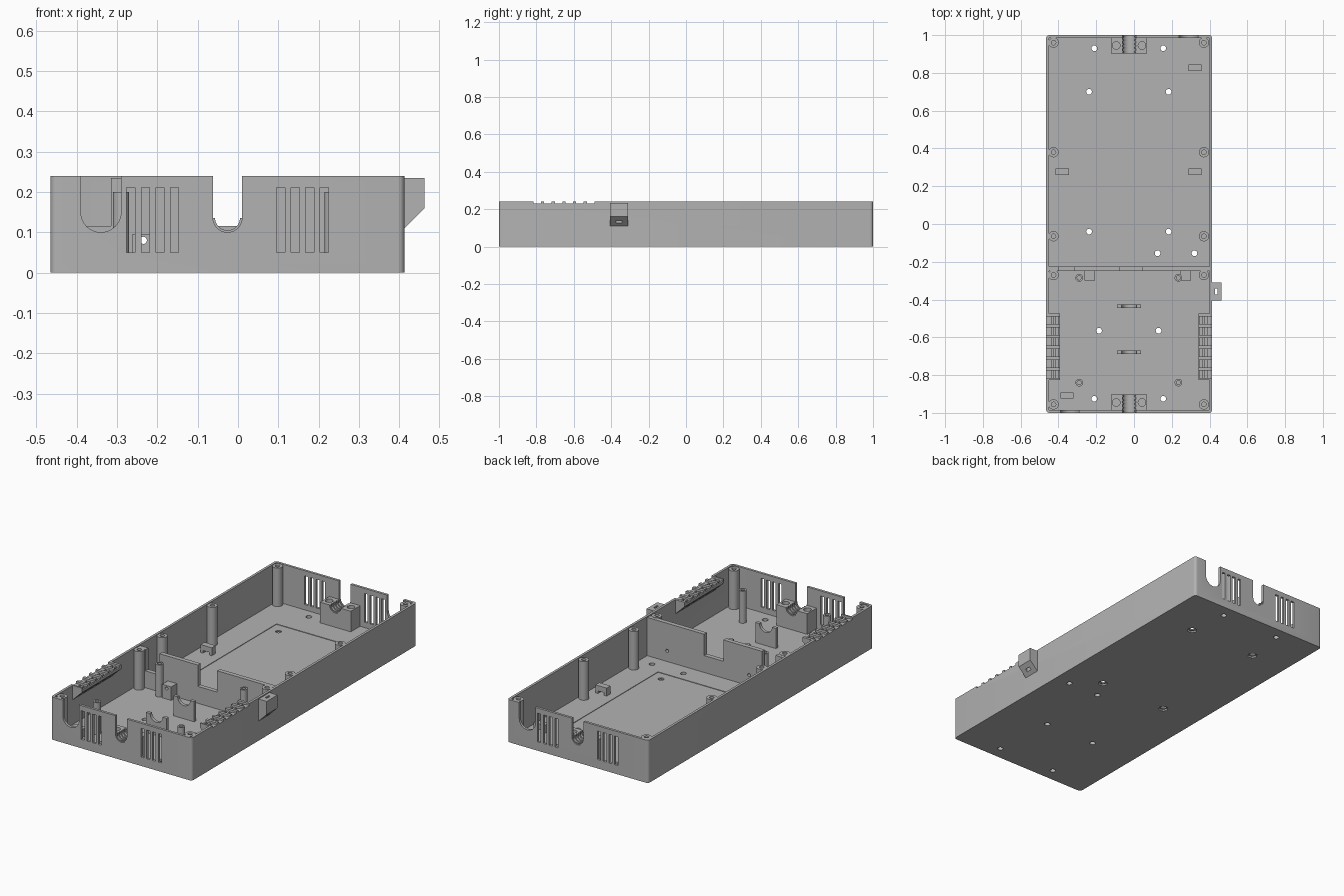
import bpy, bmesh
from math import cos, sin, pi

old = bpy.data.objects.get("Cube")
if old:
    bpy.data.objects.remove(old, do_unlink=True)

GREY = (0.45, 0.45, 0.45, 1)
mat = bpy.data.materials.new("plain grey plastic")
mat.diffuse_color = GREY
mat.use_nodes = True
mat.node_tree.nodes["Principled BSDF"].inputs["Base Color"].default_value = GREY

L, R, MID, TOP, FLOOR, WALL = -0.465, 0.413, -0.026, 0.24, 0.02, 0.014


# Profiles and extruded shapes: (profile, axis, start, end)
def arc(cx, cy, r, a0, a1, n):
    return [(cx + r * cos(a0 + (a1 - a0) * i / n), cy + r * sin(a0 + (a1 - a0) * i / n))
            for i in range(n + 1)]


def box(x0, x1, y0, y1, z0, z1):
    return ([(x0, y0), (x1, y0), (x1, y1), (x0, y1)], "z", z0, z1)


def rod(u, v, r, axis, a, b, n=24):
    return (arc(u, v, r, 0, 2 * pi, n)[:-1], axis, a, b)


def u_cut(cx, r, cz, y0, y1):
    return (arc(cx, cz, r, pi, 2 * pi, 20) + [(cx + r, 0.3), (cx - r, 0.3)], "y", y0, y1)


def rounded(x0, x1, y0, y1, r, z0, z1):
    p = []
    for i, (x, y) in enumerate([(x1 - r, y1 - r), (x0 + r, y1 - r), (x0 + r, y0 + r), (x1 - r, y0 + r)]):
        p += arc(x, y, r, i * pi / 2, (i + 1) * pi / 2, 5)
    return (p, "z", z0, z1)


def make(name, bm):
    bmesh.ops.recalc_face_normals(bm, faces=bm.faces)
    me = bpy.data.meshes.new(name)
    bm.to_mesh(me)
    bm.free()
    me.materials.append(mat)
    ob = bpy.data.objects.new(name, me)
    bpy.context.collection.objects.link(ob)
    return ob


def solid(name, shapes):
    bm = bmesh.new()
    for prof, axis, a, b in shapes:
        put = {"x": lambda u, v, w: (w, u, v), "y": lambda u, v, w: (u, w, v),
               "z": lambda u, v, w: (u, v, w)}[axis]
        lo = [bm.verts.new(put(u, v, a)) for u, v in prof]
        hi = [bm.verts.new(put(u, v, b)) for u, v in prof]
        bm.faces.new(lo)
        bm.faces.new(hi[::-1])
        for i in range(len(lo)):
            j = (i + 1) % len(lo)
            bm.faces.new((lo[i], hi[i], hi[j], lo[j]))
    return make(name, bm)


def build(name, shapes, *cuts):
    ob = solid(name, shapes)
    for cut in cuts:
        tool = solid("cutter", cut)
        tool.hide_render = True
        mod = ob.modifiers.new("cut", "BOOLEAN")
        mod.operation, mod.solver, mod.object = "DIFFERENCE", "EXACT", tool
        bpy.context.view_layer.objects.active = ob
        bpy.ops.object.modifier_apply(modifier=mod.name)
        bpy.data.objects.remove(tool, do_unlink=True)
    parts.append(ob)
    return ob


def post(name, x, y, r, hole, z1):
    # Hollow screw post turned from a profile
    bm = bmesh.new()
    prof = [(0, 0.06), (hole, 0.06), (hole, z1), (r, z1), (r, 0.015), (0, 0.015)]
    vs = [bm.verts.new((x + u, y, z)) for u, z in prof]
    es = [bm.edges.new(p) for p in zip(vs, vs[1:])]
    bmesh.ops.spin(bm, geom=vs + es, cent=(x, y, 0), axis=(0, 0, 1), angle=2 * pi, steps=32)
    bmesh.ops.remove_doubles(bm, verts=bm.verts, dist=0.0001)
    parts.append(make(name, bm))


parts = []

# Openings in the two end walls
ends = []
for s in (-1, 1):
    y0, y1 = sorted((s * 0.97, s * 1.05))
    ends.append(u_cut(MID, 0.036, 0.136, y0, y1))
    ends.append(u_cut(MID + s * 0.314, 0.05, 0.15, y0, y1))
    for side in (-1, 1):
        for i in range(4):
            cx = MID + side * (0.132 + 0.036 * i)
            ends.append(box(cx - 0.01, cx + 0.01, y0, y1, 0.05, 0.211))

# Rows of vent notches along both long walls
rows = [-0.796 + 0.0572 * i for i in range(6)]
notches = [box(x - 0.05, x + 0.05, y - 0.02, y + 0.02, 0.229, 0.3) for x in (L, R) for y in rows]

# Floor holes
panel_holes = [(x, y) for x in (-0.238, 0.183) for y in (-0.04, 0.70)]
floor_holes = [(x, y) for x in (-0.21, 0.155) for y in (-0.925, 0.93)]
floor_holes += [(-0.185, -0.565), (0.13, -0.565), (0.125, -0.155), (0.32, -0.155)]
holes = [rod(x, y, 0.015, "z", -0.1, 0.1) for x, y in panel_holes + floor_holes]
nuts = [rod(x, y, 0.026, "z", -0.1, 0.009, 6) for x, y in panel_holes]

build("case_shell", [rounded(L, R, -1, 1, 0.016, 0, TOP)],
      [rounded(L + WALL, R - WALL, -1 + WALL, 1 - WALL, 0.006, FLOOR, 0.4)],
      ends, notches, [box(-0.296, 0.242, -0.097, 0.765, FLOOR - 0.003, 0.1)], holes, nuts)

# Vent shelves, slotted and notched on top
for name, wall, s in (("right_vent", L, 1), ("left_vent", R, -1)):
    a, b = wall + s * 0.01, wall + s * 0.072
    slots = [box(x - 0.006, x + 0.006, y - 0.02, y + 0.02, 0.1, 0.4)
             for x in (wall + s * 0.033, wall + s * 0.057) for y in rows]
    low = [box(min(a, b) - 0.01, max(a, b) + 0.01, y - 0.02, y + 0.02, 0.229, 0.3) for y in rows]
    prof = [(a, TOP - 0.0005), (b, TOP - 0.0005), (b, 0.215), (a, 0.155)]
    shelf = solid(name + "_blank", [])
    bpy.data.objects.remove(shelf, do_unlink=True)
    build(name, [(prof, "y", -0.825, -0.475)], low, slots)

# Screw posts for the lid and for the board
for y in (-0.955, -0.27, -0.065, 0.38, 0.96):
    for x in (-0.426, 0.370):
        post("lid_post", x, y, 0.027, 0.012, 0.237)
for y in (-0.84, -0.285):
    for x in (-0.29, 0.235):
        post("board_post", x, y, 0.02, 0.011, 0.2)

# Divider wall with cable notches, and its nut blocks
D0, D1, H = -0.25, -0.225, 0.235
bolts = [rod(x, 0.08, 0.009, "y", -0.4, -0.1, 16) for x in (-0.235, 0.275)]
prof = [(L + 0.01, 0.015), (R - 0.01, 0.015), (R - 0.01, H), (0.045, H), (0.045, 0.115),
        (-0.075, 0.115), (-0.075, H), (-0.315, H), (-0.315, 0.115), (-0.40, 0.115),
        (-0.40, H), (L + 0.01, H)]
build("divider_wall", [(prof, "y", D0, D1)], bolts)
build("nut_blocks", [box(x - 0.028, x + 0.028, -0.3, D0 + 0.005, 0.015, 0.096)
                     for x in (-0.234, 0.274)], bolts)


# Saddle profile: a block with a round trough on top
def saddle(half, r, z, y0, y1):
    return ([(MID - half, 0.015), (MID + half, 0.015), (MID + half, z)]
            + arc(MID, z, r, 0, -pi, 20) + [(MID - half, z)], "y", y0, y1)


# Cable clamps at both ends with grip ribs
for name, s in (("front_clamp", -1), ("back_clamp", 1)):
    y0, y1 = sorted((s * 0.903, s * 0.99))
    build(name, [saddle(0.096, 0.036, 0.136, y0, y1)],
          [rod(MID + d, s * 0.945, 0.02, "z", 0.06, 0.3) for d in (-0.068, 0.068)])
    crescent = arc(MID, 0.136, 0.037, pi, 2 * pi, 20) + arc(MID, 0.136, 0.031, 2 * pi, pi, 20)
    build(name + "_ribs", [(crescent, "y", y - 0.004, y + 0.004)
                           for y in [s * (0.912 + 0.02 * i) for i in range(5)]])

# Thin cable cradles on the floor
for y in (-0.435, -0.68):
    build("cable_cradle", [saddle(0.064, 0.039, 0.133, y - 0.009, y + 0.009)])

# Small tie blocks, tunnelled along their length
for x, y in ((0.323, 0.828), (-0.38, 0.277), (0.323, 0.277), (-0.355, -0.908)):
    build("tie_block", [box(x - 0.035, x + 0.035, y - 0.017, y + 0.017, 0.015, 0.065)],
          [box(x - 0.02, x + 0.02, y - 0.1, y + 0.1, 0.01, 0.035)])

# Outer hanging tab with a slot
prof = [(R - 0.006, 0.234), (0.463, 0.234), (0.463, 0.16), (R, 0.11), (R - 0.006, 0.11)]
build("side_tab", [(prof, "y", -0.406, -0.31)], [box(0.43, 0.442, -0.374, -0.342, 0, 0.4)])

# Smooth the round surfaces, keep edges sharp
bpy.ops.object.select_all(action="DESELECT")
for ob in parts:
    ob.select_set(True)
bpy.context.view_layer.objects.active = parts[0]
bpy.ops.object.shade_smooth_by_angle(angle=0.6)
